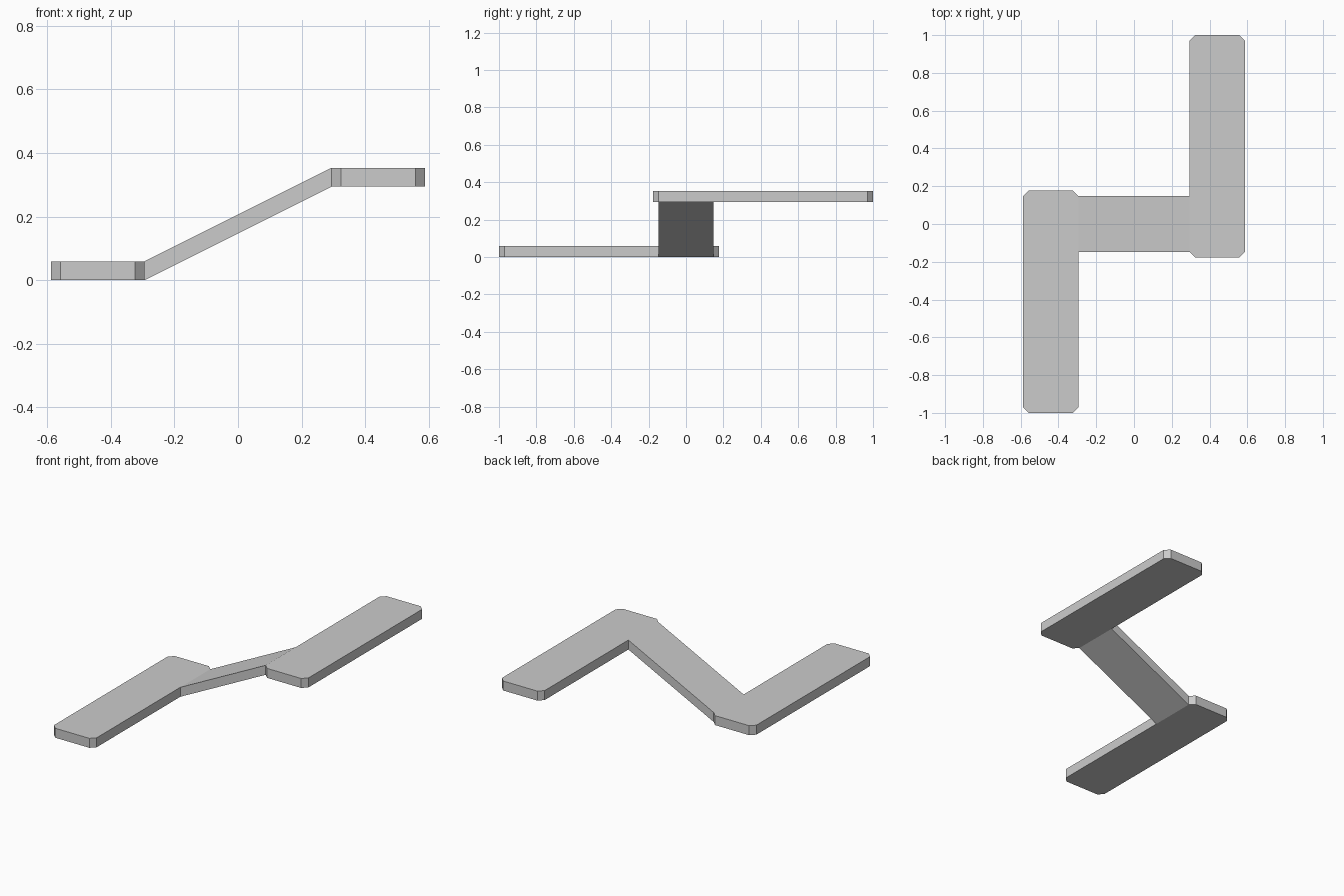
import bpy, bmesh

if "Cube" in bpy.data.objects:
    bpy.data.objects.remove(bpy.data.objects["Cube"])

W = 0.588      # outer half width
I = 0.294      # inner edge of each plate, where the ramp starts
R = 0.147      # ramp half depth
C = 0.0294     # corner chamfer
T = 0.059      # vertical thickness
RISE = 0.294   # height of the upper plate

# Plan outline of the lower plate, counter-clockwise; includes the ramp joint
lower = [(-W, -1 + C), (-W + C, -1), (-I - C, -1), (-I, -1 + C),
         (-I, -R), (-I, R), (-I - C, R + C), (-W + C, R + C), (-W, R)]
# Upper plate is the lower one turned half a circle
upper = [(-x, -y) for x, y in lower]

bm = bmesh.new()
low = [bm.verts.new((x, y, 0)) for x, y in lower]
high = [bm.verts.new((x, y, RISE)) for x, y in upper]

# Two flat plates and the sloping ramp sharing their edges
faces = [bm.faces.new(low), bm.faces.new(high),
         bm.faces.new((low[4], high[5], high[4], low[5]))]

# Give the folded sheet its vertical thickness
ext = bmesh.ops.extrude_face_region(bm, geom=faces)
top = [g for g in ext["geom"] if isinstance(g, bmesh.types.BMVert)]
bmesh.ops.translate(bm, verts=top, vec=(0, 0, T))
bmesh.ops.recalc_face_normals(bm, faces=bm.faces)

mesh = bpy.data.meshes.new("ramp_and_plates")
bm.to_mesh(mesh)
bm.free()
obj = bpy.data.objects.new("ramp_and_plates", mesh)
bpy.context.collection.objects.link(obj)
